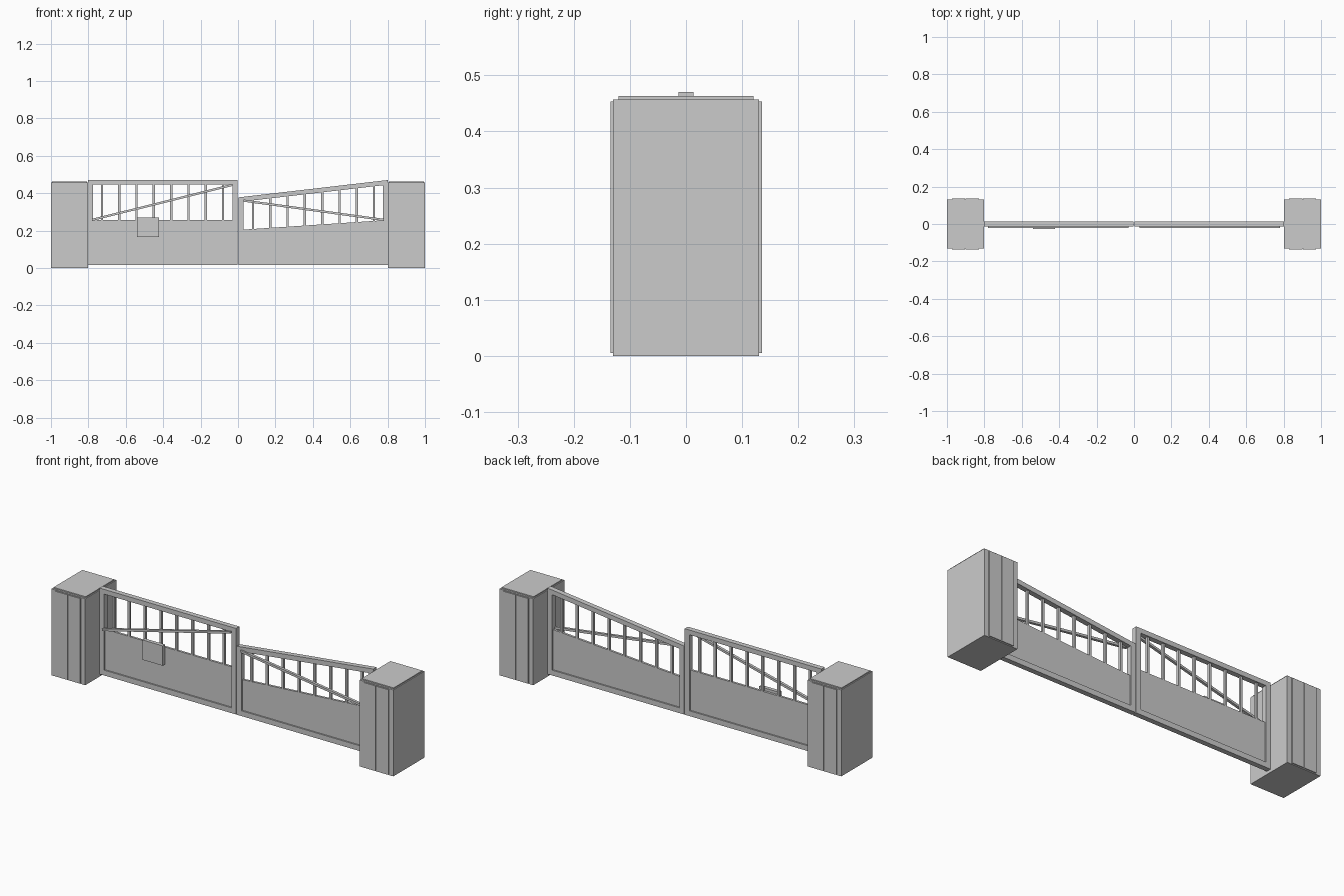
import bpy
import bmesh

cube = bpy.data.objects.get("Cube")
if cube:
    bpy.data.objects.remove(cube, do_unlink=True)

grey = bpy.data.materials.new("light grey")
grey.use_nodes = True
colour = (0.6, 0.6, 0.6, 1)
grey.diffuse_color = colour
grey.node_tree.nodes["Principled BSDF"].inputs["Base Color"].default_value = colour


def prism(name, outline, y0, y1):
    """Extrude an (x, z) outline from y0 to y1."""
    bm = bmesh.new()
    face = bm.faces.new([bm.verts.new((x, y0, z)) for x, z in outline])
    out = bmesh.ops.extrude_face_region(bm, geom=[face])
    verts = [v for v in out["geom"] if isinstance(v, bmesh.types.BMVert)]
    bmesh.ops.translate(bm, verts=verts, vec=(0, y1 - y0, 0))
    bmesh.ops.recalc_face_normals(bm, faces=bm.faces)
    mesh = bpy.data.meshes.new(name)
    bm.to_mesh(mesh)
    bm.free()
    mesh.materials.append(grey)
    obj = bpy.data.objects.new(name, mesh)
    bpy.context.collection.objects.link(obj)
    return obj


def box(name, x0, x1, y0, y1, z0, z1):
    return prism(name, [(x0, z0), (x1, z0), (x1, z1), (x0, z1)], y0, y1)


def sloped(name, x0, x1, low, high, y0, y1):
    """Bar whose lower and upper edges are functions of x."""
    return prism(name, [(x0, low(x0)), (x1, low(x1)), (x1, high(x1)), (x0, high(x0))], y0, y1)


def line(xa, za, xb, zb):
    return lambda x: za + (zb - za) * (x - xa) / (xb - xa)


# Gate posts with cladding boards and a thin cap
for side, s in (("right", -1), ("left", 1)):
    box(side + "_post", s * 0.803, s, -0.13, 0.13, 0, 0.457)
    box(side + "_post_cap", s * 0.808, s * 0.995, -0.12, 0.12, 0.457, 0.463)
    for face, f in (("front", -1), ("back", 1)):
        for i, start in enumerate((0.829, 0.903)):
            box(f"{side}_{face}_board_{i}", s * start, s * (start + 0.071),
                f * 0.13, f * 0.135, 0.005, 0.453)

# Gate leaves: the right one is level, the left one rises towards its post
FRAME, PANEL = 0.0135, 0.006
INNER, OUTER, STILE, BOTTOM, RAIL = 0.002, 0.802, 0.028, 0.015, 0.025
leaves = (
    ("right", -1, line(0, 0.47, 0.8, 0.47), line(0, 0.256, 0.8, 0.256),
     line(0.03, 0.444, 0.78, 0.257)),
    ("left", 1, line(0, 0.377, 0.8, 0.47), line(0.03, 0.205, 0.78, 0.255),
     line(0.03, 0.36, 0.78, 0.257)),
)
for side, s, top, panel_top, brace in leaves:
    def mirrored(f, offset=0.0):
        return lambda x: f(abs(x)) + offset

    floor = mirrored(lambda x: BOTTOM)
    for part, a, b in (("inner_stile", INNER, INNER + STILE), ("outer_stile", OUTER - STILE, OUTER)):
        sloped(f"{side}_{part}", s * a, s * b, floor, mirrored(top), -FRAME, FRAME)
    a, b = s * (INNER + STILE), s * (OUTER - STILE)
    sloped(side + "_top_rail", a, b, mirrored(top, -RAIL), mirrored(top), -FRAME, FRAME)
    box(side + "_bottom_rail", a, b, -FRAME, FRAME, BOTTOM, BOTTOM + STILE)
    sloped(side + "_panel", a, b, floor, mirrored(panel_top), -PANEL, PANEL)
    sloped(side + "_brace", s * 0.03, s * 0.78, mirrored(brace, -0.006),
           mirrored(brace, 0.006), -0.022, -0.008)
    for i in range(8):
        x = 0.08 + i * 0.0925
        sloped(f"{side}_baluster_{i}", s * (x - 0.006), s * (x + 0.006),
               mirrored(panel_top, -0.01), mirrored(top, -RAIL), -0.006, 0.006)

# Letter box plate on the level leaf
box("letter_box", -0.54, -0.423, -0.026, -0.006, 0.165, 0.27)
